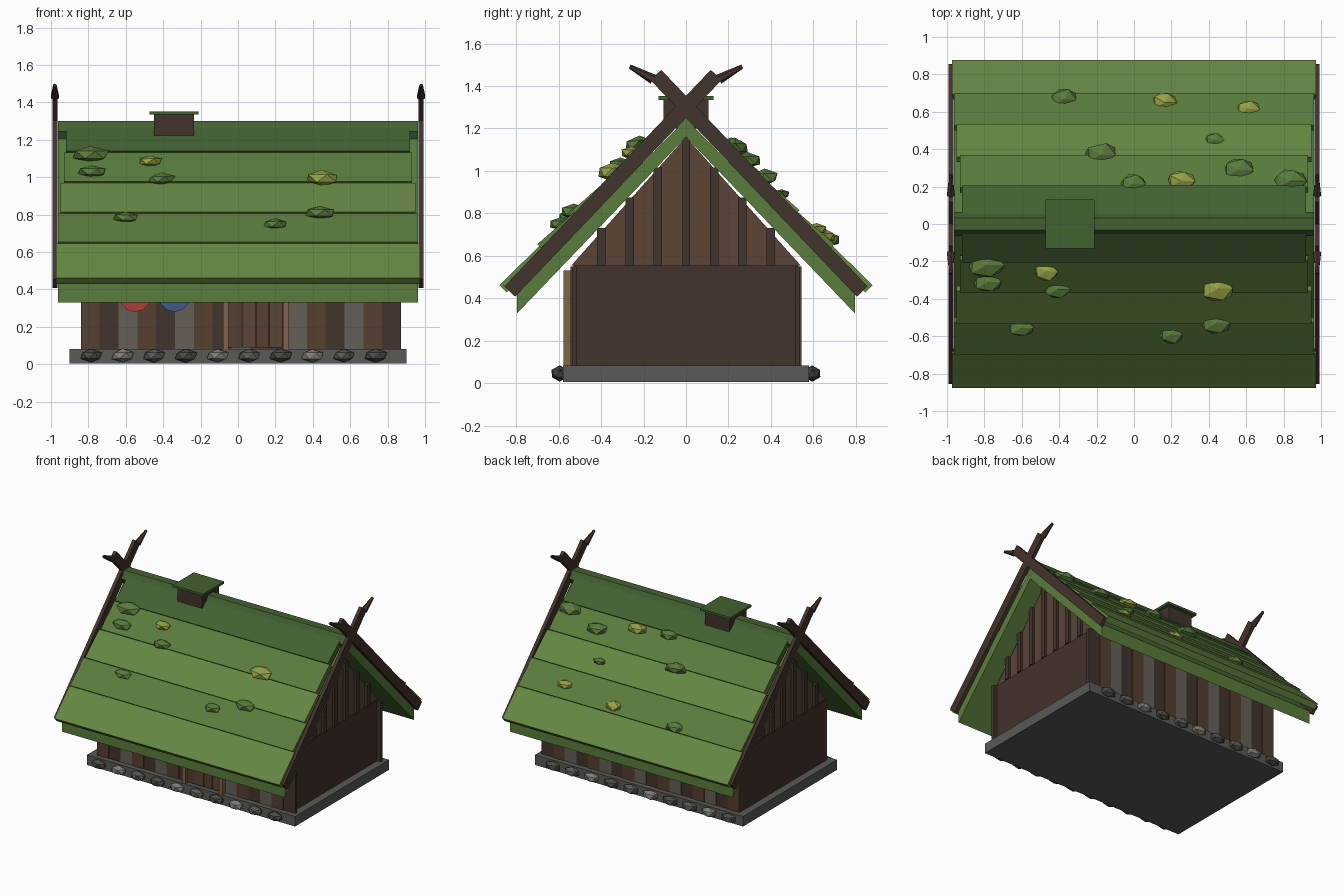
import bpy, bmesh, math, random
from mathutils import Vector, Matrix

if "Cube" in bpy.data.objects:
    bpy.data.objects.remove(bpy.data.objects["Cube"])

random.seed(4)
MATS = {}
COLORS = dict(dark=(.055, .033, .025), brown=(.09, .05, .03), gable=(.10, .058, .036), tan=(.22, .13, .065),
              greywood=(.13, .115, .095), stone=(.10, .10, .095), stone_light=(.22, .21, .19), stone_dark=(.07, .07, .065),
              sod=(.10, .20, .045), sod_light=(.13, .24, .055), sod_dark=(.055, .12, .03),
              moss=(.30, .36, .06), red=(.40, .05, .035), blue=(.05, .10, .25), iron=(.2, .2, .2))


def finish(name, bm, color):
    bmesh.ops.recalc_face_normals(bm, faces=bm.faces)
    me = bpy.data.meshes.new(name)
    bm.to_mesh(me)
    bm.free()
    if color not in MATS:
        MATS[color] = bpy.data.materials.new(color)
        MATS[color].diffuse_color = (*COLORS[color], 1)
    me.materials.append(MATS[color])
    ob = bpy.data.objects.new(name, me)
    bpy.context.collection.objects.link(ob)
    return ob


def box(name, x0, x1, y0, y1, z0, z1, color):
    bm = bmesh.new()
    m = Matrix.Translation(((x0 + x1) / 2, (y0 + y1) / 2, (z0 + z1) / 2)) @ Matrix.Diagonal((x1 - x0, y1 - y0, z1 - z0, 1))
    bmesh.ops.create_cube(bm, size=1, matrix=m)
    return finish(name, bm, color)


def prism(name, profile, x0, x1, color):
    """Extrude a (y, z) profile along x."""
    bm = bmesh.new()
    f = bm.faces.new([bm.verts.new((x0, y, z)) for y, z in profile])
    r = bmesh.ops.extrude_face_region(bm, geom=[f])
    bmesh.ops.translate(bm, verts=[v for v in r['geom'] if isinstance(v, bmesh.types.BMVert)], vec=(x1 - x0, 0, 0))
    return finish(name, bm, color)


def rod(name, a, b, r1, r2, sides, color):
    a, b = Vector(a), Vector(b)
    bm = bmesh.new()
    m = Matrix.Translation((a + b) / 2) @ (b - a).to_track_quat('Z', 'Y').to_matrix().to_4x4()
    bmesh.ops.create_cone(bm, cap_ends=True, segments=sides, radius1=r1, radius2=r2, depth=(b - a).length, matrix=m)
    return finish(name, bm, color)


def lump(name, loc, size, color, jitter=.12):
    bm = bmesh.new()
    bmesh.ops.create_icosphere(bm, subdivisions=1, radius=1)
    for v in bm.verts:
        v.co *= 1 + random.uniform(-jitter, jitter)
        v.co = Vector(c * s for c, s in zip(v.co, size)) + Vector(loc)
    return finish(name, bm, color)


# stone foundation with a row of stones along both long sides
box("foundation", -.90, .90, -.58, .58, .005, .083, "stone")
for s in (-1, 1):
    for i in range(10):
        lump("foundation_stone", (-.785 + .169 * i, s * .595, .046), (.064, .042, .037),
             ("stone_dark", "stone_light", "stone")[i % 3], .06)

# walls: core box clad with vertical planks
box("wall_core", -.84, .84, -.53, .53, .08, .555, "dark")
for s in (-1, 1):
    for i in range(17):
        x = -.84 + i * .1007
        d = (.543, .538, .54)[i % 3]
        box("wall_plank", x, x + .1007, min(s * .515, s * d), max(s * .515, s * d), .08, .55,
            ("brown", "dark", "greywood")[i % 3])

# gables with battens
for s in (-1, 1):
    x0, x1 = sorted((s * .79, s * .83))
    prism("gable", [(-.54, .555), (.54, .555), (0, 1.16)], x0, x1, "gable")
    for k in range(-3, 4):
        y, top = k * .133, 1.16 - abs(k) * .143
        x0, x1 = sorted((s * .82, s * .85))
        box("gable_batten", x0, x1, y - .02, y + .02, .555, top, "dark")

# door with frame
for x in (-.08, .24):
    box("door_post", x, x + .03, -.577, -.53, .08, .53, "tan")
box("door_lintel", -.08, .27, -.577, -.53, .50, .53, "tan")
for i in range(4):
    x = -.05 + i * .0725
    box("door_plank", x, x + .07, -.555, -.53, .09, .50, ("brown", "gable")[i % 2])

# shields
for x, c in ((-.55, "red"), (-.34, "blue")):
    rod("shield", (x, -.54, .365), (x, -.562, .365), .085, .085, 12, c)
    rod("shield_boss", (x, -.56, .365), (x, -.575, .365), .025, .015, 8, "iron")

# roof underlayer, stepped sod strips and ridge log
prism("roof_underlayer", [(-.795, .33), (-.795, .435), (0, 1.245), (.795, .435), (.795, .33), (0, 1.16)],
      -.963, .963, "sod")
edges = [(.878, .462), (.70, .655), (.535, .815), (.368, .977), (.205, 1.14), (.03, 1.30)]
for s in (-1, 1):
    for i in range(5):
        (y0, z0), (y1, z1) = edges[i], edges[i + 1]
        n, m, t = .71 * .048, .71 * .012, .71 * .05
        prof = [(y0, z0), (y1 - m, z1 - m), (y1 - t, z1 - t), (y0 - n, z0 - n)]
        w = (.973, .963, .948, .93, .92)[i]
        prism("sod_strip", [(s * y, z) for y, z in prof], -w, w,
              ("sod_light", "sod", "sod_light", "sod", "sod_dark")[i])
hexagon = [(.065 * math.cos(a * math.pi / 3), 1.245 + .065 * math.sin(a * math.pi / 3)) for a in range(6)]
prism("ridge_log", hexagon, -.963, .963, "sod_dark")

# crossed barge boards with horns at both ends
for e in (-1, 1):
    x0, x1 = sorted((e * .965, e * .993))
    for s in (-1, 1):
        a, b = Vector((-.83, .432)), Vector((.142, 1.452))
        n = Vector((-.724, .69)) * .035
        prism("barge_board", [(s * p.x, p.y) for p in (a + n, a - n, b - n, b + n)], x0, x1, "dark")
        rod("barge_horn", (e * .979, s * .155, 1.432), (e * .979, s * .265, 1.492), .024, .010, 6, "dark")

# smoke vent
box("smoke_vent", -.448, -.236, -.105, .105, 1.20, 1.337, "dark")
box("smoke_vent_cap", -.474, -.21, -.13, .13, 1.335, 1.352, "sod_dark")

# moss tufts: x, y, radius, colour
tufts = [(-.79, -.22, .10, 0), (-.78, -.31, .08, 0), (-.47, -.255, .07, 1), (-.41, -.35, .075, 0),
         (.45, -.345, .095, 1), (.44, -.53, .085, 0), (.2, -.59, .07, 0), (-.6, -.555, .07, 0),
         (-.375, .665, .08, 0), (.165, .65, .08, 1), (.61, .615, .065, 1), (.43, .45, .055, 0), (-.175, .37, .09, 0),
         (-.005, .215, .07, 0), (.25, .23, .08, 1), (.56, .29, .085, 0), (.835, .23, .095, 0)]
for x, y, r, c in tufts:
    lump("moss_tuft", (x, y, 1.34 - abs(y)), (r, r * .75, r * .45), ("sod", "moss")[c])

for m in bpy.data.materials:
    if m.users and not m.is_grease_pencil:
        m.use_nodes = True
        m.node_tree.nodes["Principled BSDF"].inputs["Base Color"].default_value = m.diffuse_color
